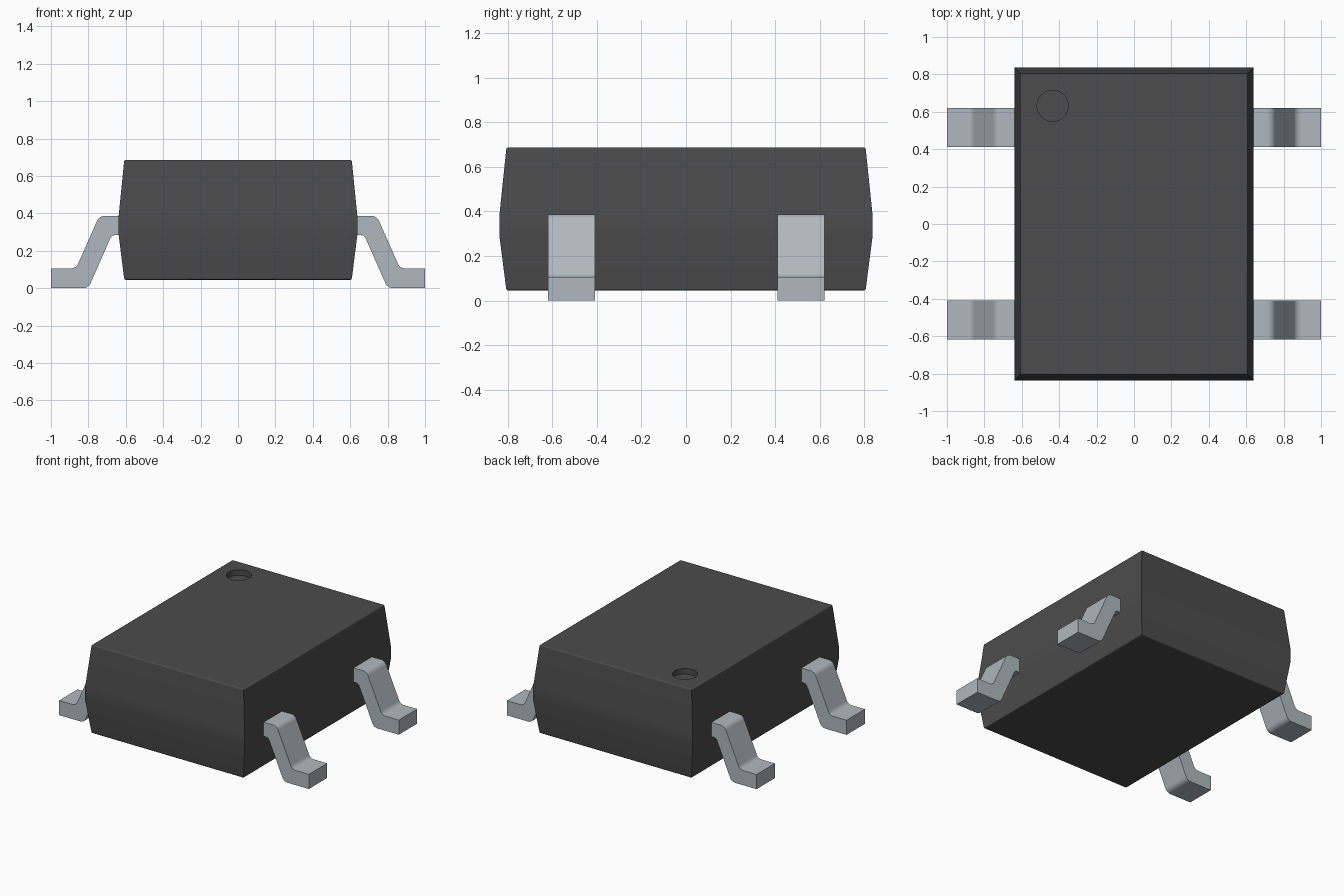
import bpy, bmesh, math
from mathutils import Vector

if "Cube" in bpy.data.objects:
    bpy.data.objects.remove(bpy.data.objects["Cube"])


def material(name, rgb):
    m = bpy.data.materials.new(name)
    m.use_nodes = True
    m.diffuse_color = (*rgb, 1)
    bsdf = m.node_tree.nodes["Principled BSDF"]
    bsdf.inputs["Base Color"].default_value = (*rgb, 1)
    bsdf.inputs["Roughness"].default_value = 0.6
    return m


black = material("dark grey plastic", (0.072, 0.072, 0.072))
metal = material("pale grey metal", (0.43, 0.485, 0.52))


def make_object(name, bm, mat):
    bmesh.ops.recalc_face_normals(bm, faces=bm.faces)
    mesh = bpy.data.meshes.new(name)
    bm.to_mesh(mesh)
    bm.free()
    mesh.materials.append(mat)
    ob = bpy.data.objects.new(name, mesh)
    bpy.context.collection.objects.link(ob)
    return ob


def activate(ob):
    bpy.ops.object.select_all(action='DESELECT')
    ob.select_set(True)
    bpy.context.view_layer.objects.active = ob


def fillet(corners, steps=6):
    """Round the corners (x, z, radius) of a closed outline."""
    out = []
    n = len(corners)
    for i, (x, z, r) in enumerate(corners):
        p = Vector((x, z))
        if r == 0:
            out.append(p)
            continue
        a = (Vector(corners[i - 1][:2]) - p).normalized()
        b = (Vector(corners[(i + 1) % n][:2]) - p).normalized()
        half = a.angle(b) / 2
        centre = p + (a + b).normalized() * (r / math.sin(half))
        t = r / math.tan(half)
        start, end = p + a * t - centre, p + b * t - centre
        for k in range(steps + 1):
            d = start.lerp(end, k / steps).normalized()
            out.append(centre + d * r)
    return out


# Package body: stacked rectangles, widest around the middle band
bm = bmesh.new()
rings = []
for z, hx, hy in [(0.045, 0.608, 0.805), (0.285, 0.638, 0.836),
                  (0.388, 0.638, 0.836), (0.687, 0.608, 0.805)]:
    rings.append([bm.verts.new((sx * hx, sy * hy, z))
                  for sx, sy in [(-1, -1), (1, -1), (1, 1), (-1, 1)]])
for lo, hi in zip(rings, rings[1:]):
    for i in range(4):
        j = (i + 1) % 4
        bm.faces.new((lo[i], lo[j], hi[j], hi[i]))
bm.faces.new(rings[0][::-1])
bm.faces.new(rings[-1])
# Slightly rounded top and bottom rims
rims = [e for e in bm.edges
        if abs(e.verts[0].co.z - e.verts[1].co.z) < 1e-5
        and not 0.2 < e.verts[0].co.z < 0.5]
bmesh.ops.bevel(bm, geom=rims, offset=0.009, segments=3, profile=0.5,
                affect='EDGES')
body = make_object("package_body", bm, black)

# Round dimple marking the first pin
bpy.ops.mesh.primitive_cylinder_add(vertices=48, radius=0.083, depth=0.2,
                                    location=(-0.435, 0.632, 0.747))
cutter = bpy.context.object
cutter.name = "dimple_cutter"
cutter.hide_render = True
cutter.data.materials.append(black)
cut = body.modifiers.new("dimple", 'BOOLEAN')
cut.operation = 'DIFFERENCE'
cut.solver = 'EXACT'
cut.object = cutter
activate(body)
bpy.ops.object.modifier_apply(modifier=cut.name)
bpy.data.objects.remove(cutter)
activate(body)
bpy.ops.object.shade_smooth_by_angle(angle=math.radians(32))
wn = body.modifiers.new("weighted_normals", 'WEIGHTED_NORMAL')
wn.keep_sharp = True

# Bent lead outline in the x-z plane
outline = fillet([
    (0.58, 0.387, 0), (0.742, 0.387, 0.045), (0.866, 0.106, 0.04),
    (1.0, 0.106, 0), (1.0, 0.0, 0), (0.800, 0.0, 0.045),
    (0.675, 0.284, 0.025), (0.58, 0.284, 0)])


def lead(name, side, y):
    bm = bmesh.new()
    face = bm.faces.new([bm.verts.new((side * p.x, y - 0.105, p.y))
                         for p in outline])
    ext = bmesh.ops.extrude_face_region(bm, geom=[face])
    moved = [v for v in ext["geom"] if isinstance(v, bmesh.types.BMVert)]
    bmesh.ops.translate(bm, verts=moved, vec=(0, 0.21, 0))
    ob = make_object(name, bm, metal)
    activate(ob)
    bpy.ops.object.shade_smooth_by_angle(angle=math.radians(30))
    w = ob.modifiers.new("weighted_normals", 'WEIGHTED_NORMAL')
    w.keep_sharp = True


# Four leads, two on each long side
for side, side_name in ((1, "left"), (-1, "right")):
    for y, end_name in ((-0.513, "front"), (0.516, "back")):
        lead(f"lead_{end_name}_{side_name}", side, y)
